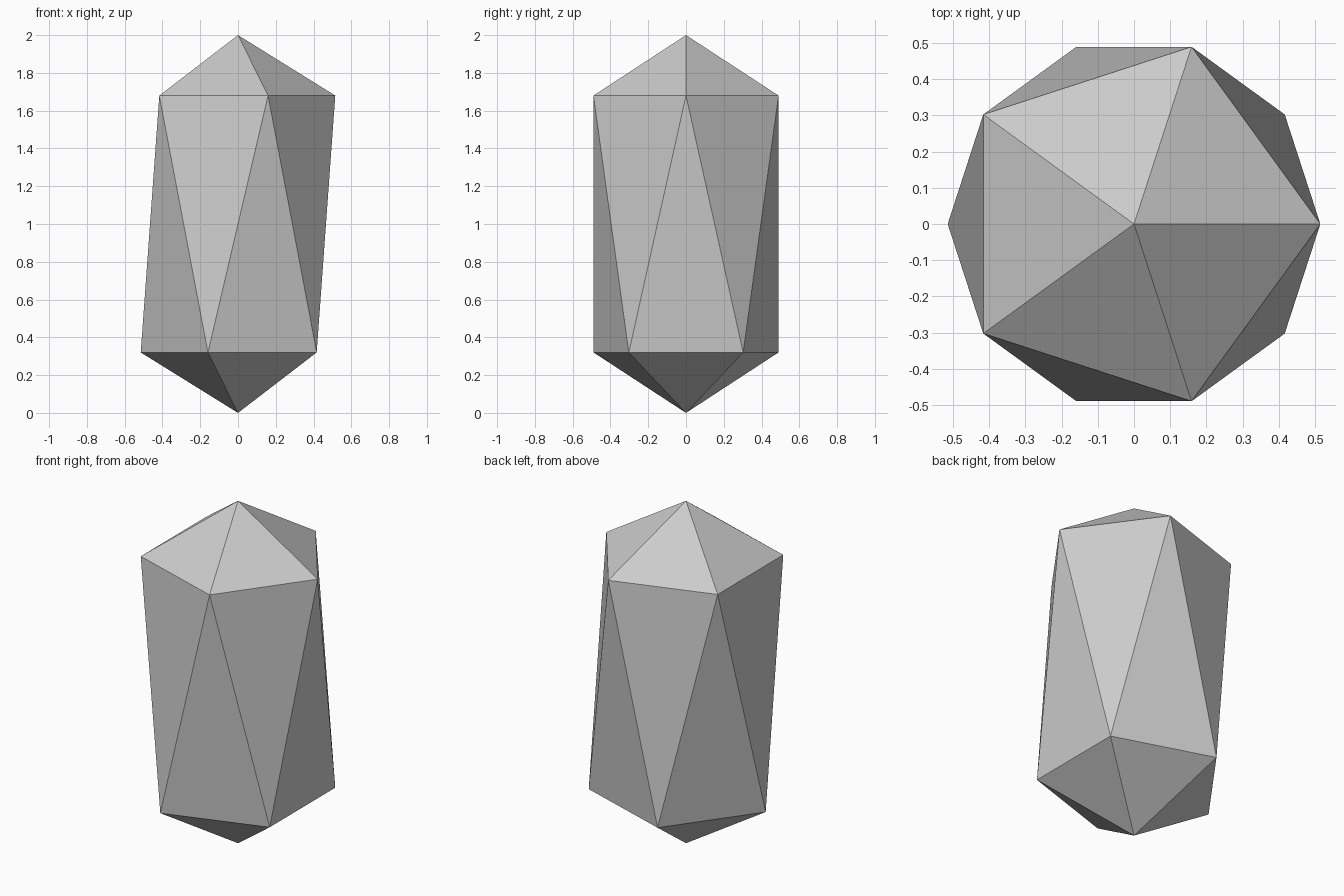
import bpy, bmesh, math

if "Cube" in bpy.data.objects:
    bpy.data.objects.remove(bpy.data.objects["Cube"])

RADIUS = 0.515
SIDES = 5
LOW_Z, HIGH_Z, TOP_Z = 0.32, 1.68, 2.0


def ring(bm, z, start):
    """One five-sided ring of points."""
    step = 2 * math.pi / SIDES
    return [bm.verts.new((RADIUS * math.cos(start + i * step),
                          RADIUS * math.sin(start + i * step), z))
            for i in range(SIDES)]


bm = bmesh.new()

# Tips and two rings, the lower ring turned by half a step
bottom_tip = bm.verts.new((0, 0, 0))
top_tip = bm.verts.new((0, 0, TOP_Z))
low = ring(bm, LOW_Z, math.pi / SIDES)
high = ring(bm, HIGH_Z, 0)

# Pointed caps and the zigzag band of long triangles
for i in range(SIDES):
    j = (i + 1) % SIDES
    bm.faces.new((high[i], high[j], top_tip))
    bm.faces.new((low[j], low[i], bottom_tip))
    bm.faces.new((high[i], low[i], high[j]))
    bm.faces.new((low[i], low[j], high[j]))
bmesh.ops.recalc_face_normals(bm, faces=bm.faces)

mesh = bpy.data.meshes.new("crystal")
bm.to_mesh(mesh)
bm.free()

# Plain grey stone, flat faces
grey = bpy.data.materials.new("light_grey")
grey.diffuse_color = (0.6, 0.6, 0.6, 1)
grey.use_nodes = True
grey.node_tree.nodes["Principled BSDF"].inputs["Base Color"].default_value = grey.diffuse_color
mesh.materials.append(grey)

crystal = bpy.data.objects.new("crystal", mesh)
bpy.context.collection.objects.link(crystal)
